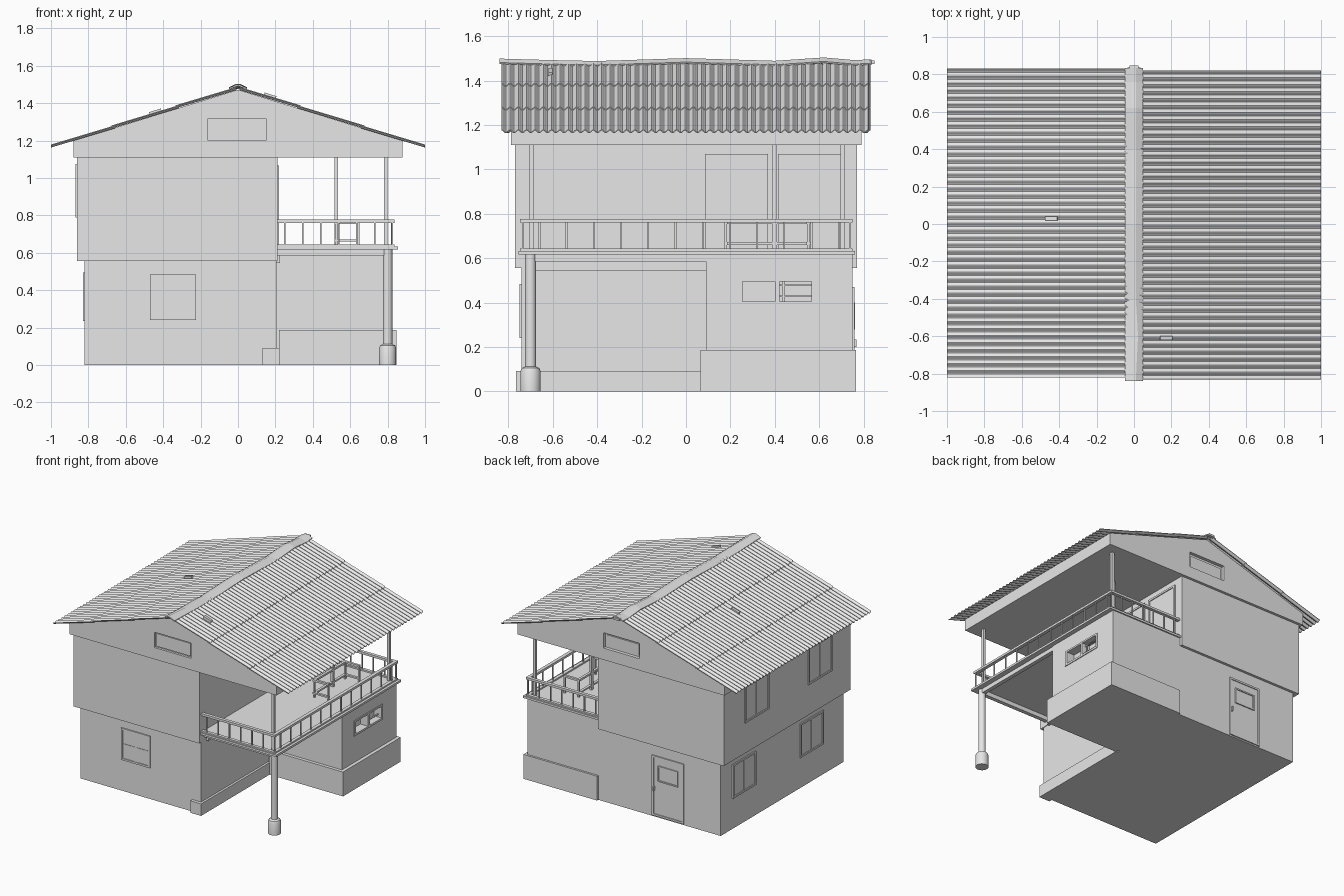
import bpy, bmesh, math
from mathutils import Matrix, Vector

old = bpy.data.objects.get("Cube")
if old:
    bpy.data.objects.remove(old, do_unlink=True)

grey = bpy.data.materials.new("plain_grey")
grey.use_nodes = True
grey.diffuse_color = (0.8, 0.8, 0.8, 1)
grey.node_tree.nodes["Principled BSDF"].inputs["Base Color"].default_value = (0.8, 0.8, 0.8, 1)


def finish(name, bm):
    bmesh.ops.recalc_face_normals(bm, faces=bm.faces)
    mesh = bpy.data.meshes.new(name)
    bm.to_mesh(mesh)
    bm.free()
    mesh.materials.append(grey)
    ob = bpy.data.objects.new(name, mesh)
    bpy.context.collection.objects.link(ob)
    return ob


def boxes(name, *extents):
    """One object from boxes given as x0, x1, y0, y1, z0, z1."""
    bm = bmesh.new()
    for x0, x1, y0, y1, z0, z1 in extents:
        place = Matrix.Translation(((x0 + x1) / 2, (y0 + y1) / 2, (z0 + z1) / 2))
        size = Matrix.Diagonal((x1 - x0, y1 - y0, z1 - z0, 1))
        bmesh.ops.create_cube(bm, size=1, matrix=place @ size)
    return finish(name, bm)


def prism(name, profile, y0, y1):
    """Extrude an x-z profile along y."""
    bm = bmesh.new()
    face = bm.faces.new([bm.verts.new((x, y0, z)) for x, z in profile])
    out = bmesh.ops.extrude_face_region(bm, geom=[face])
    bmesh.ops.translate(bm, vec=(0, y1 - y0, 0),
                        verts=[v for v in out["geom"] if isinstance(v, bmesh.types.BMVert)])
    return finish(name, bm)


def cut(ob, *extents):
    """Carve box-shaped recesses."""
    cutter = boxes("cutter", *extents)
    cutter.hide_render = True
    mod = ob.modifiers.new("recess", 'BOOLEAN')
    mod.operation = 'DIFFERENCE'
    mod.solver = 'EXACT'
    mod.object = cutter
    bpy.context.view_layer.objects.active = ob
    bpy.ops.object.modifier_apply(modifier=mod.name)
    bpy.data.objects.remove(cutter, do_unlink=True)


def frame(name, axis, wall, out, a0, a1, z0, z1, w=0.014, d=0.009, bars=(), sill=()):
    """Raised frame with a thin pane; bars are upright, sill bars are level."""
    parts = [(a0, a0 + w, z0, z1, d), (a1 - w, a1, z0, z1, d),
             (a0 + w, a1 - w, z0, z0 + w, d), (a0 + w, a1 - w, z1 - w, z1, d),
             (a0 + w, a1 - w, z0 + w, z1 - w, d * 0.3)]
    parts += [(b - w / 2, b + w / 2, z0 + w, z1 - w, d * 0.8) for b in bars]
    parts += [(a0 + w, a1 - w, b - w / 2, b + w / 2, d * 0.7) for b in sill]
    ext = []
    for p, q, lo, hi, depth in parts:
        n0, n1 = sorted((wall - out * 0.004, wall + out * depth))
        ext.append((n0, n1, p, q, lo, hi) if axis == 'x' else (p, q, n0, n1, lo, hi))
    return boxes(name, *ext)


# Walls
boxes("lower_storey", (-0.82, 0.205, -0.74, 0.75, 0, 0.56))
boxes("upper_storey", (-0.86, 0.21, -0.77, 0.77, 0.555, 1.115))
room = boxes("side_room", (0.2, 0.82, 0.09, 0.75, 0, 0.617))
cut(room, (0.76, 0.9, 0.255, 0.4, 0.405, 0.495), (0.76, 0.9, 0.42, 0.565, 0.405, 0.495))
boxes("room_plinth", (0.22, 0.847, 0.065, 0.765, 0, 0.187))
boxes("wall_plinth", (0.13, 0.222, -0.765, 0.07, 0, 0.092))

# Gable block under the roof
gable = prism("gable_block", [(-0.88, 1.11), (0.88, 1.11), (0.88, 1.2),
                              (0, 1.472), (-0.88, 1.2)], -0.787, 0.79)
cut(gable, (-0.16, 0.15, -0.9, -0.77, 1.2, 1.318), (-0.16, 0.15, 0.765, 0.9, 1.2, 1.318))
boxes("gable_shutter", (-0.15, 0.14, -0.778, -0.76, 1.21, 1.308),
      (-0.14, 0.13, 0.76, 0.772, 1.21, 1.3))

# Windows and doors
frame("front_window", 'y', -0.74, -1, -0.47, -0.225, 0.24, 0.485, bars=[-0.348], sill=[0.36])
for label, y0 in (("back", 0.33), ("front", -0.49)):
    frame(label + "_lower_window", 'x', -0.82, -1, y0, y0 + 0.28, 0.235, 0.495, bars=[y0 + 0.14])
for label, y0 in (("back", 0.23), ("front", -0.54)):
    frame(label + "_upper_window", 'x', -0.86, -1, y0, y0 + 0.29, 0.79, 1.075, bars=[y0 + 0.145])
frame("back_door", 'y', 0.75, 1, -0.51, -0.24, 0.01, 0.47)
frame("back_door_window", 'y', 0.752, 1, -0.46, -0.29, 0.28, 0.4, w=0.01)
boxes("back_door_handle", (-0.262, -0.254, 0.75, 0.768, 0.2, 0.235))
for label, y0 in (("front", 0.085), ("back", 0.415)):
    frame(label + "_balcony_door", 'x', 0.21, 1, y0, y0 + 0.285, 0.63, 1.068)
boxes("room_window_frame",
      (0.8, 0.826, 0.235, 0.58, 0.39, 0.405), (0.8, 0.826, 0.235, 0.58, 0.495, 0.508),
      (0.8, 0.826, 0.235, 0.255, 0.4, 0.5), (0.8, 0.826, 0.565, 0.58, 0.4, 0.5),
      (0.8, 0.826, 0.4, 0.42, 0.4, 0.5), (0.79, 0.8, 0.435, 0.443, 0.4, 0.5),
      (0.79, 0.8, 0.42, 0.565, 0.425, 0.431), (0.79, 0.8, 0.42, 0.565, 0.475, 0.481))

# Balcony floor and its beams
boxes("balcony_floor", (0.2, 0.855, -0.755, 0.76, 0.617, 0.633))
boxes("floor_beams", (0.785, 0.815, -0.7, 0.1, 0.585, 0.62),
      (0.2, 0.8, -0.715, -0.685, 0.585, 0.62), (0.2, 0.225, -0.68, 0.09, 0.545, 0.62))

# Balcony railing
rails = []
for z0, z1 in ((0.632, 0.644), (0.76, 0.777)):
    rails += [(0.81, 0.836, -0.747, 0.75, z0, z1), (0.21, 0.836, -0.747, -0.722, z0, z1),
              (0.21, 0.836, 0.725, 0.75, z0, z1)]
boxes("railing_rails", *rails)


def stick(x, y, r, z0=0.632, z1=0.77):
    return (x - r, x + r, y - r, y + r, z0, z1)


sticks = [stick(0.823, -0.66 + 0.1225 * i, 0.004) for i in range(12)]
for y in (-0.735, 0.738):
    sticks += [stick(0.25 + 0.096 * i, y, 0.004) for i in range(7)]
boxes("railing_balusters", *sticks)

# Inner railing around the stair opening
inner = []
for z0, z1 in ((0.66, 0.672), (0.755, 0.77)):
    inner += [(0.515, 0.535, 0.17, 0.56, z0, z1), (0.52, 0.65, 0.17, 0.188, z0, z1),
              (0.52, 0.65, 0.542, 0.56, z0, z1)]
inner += [stick(x, y, 0.006) for x in (0.525, 0.644) for y in (0.179, 0.551)]
boxes("inner_railing", *inner)

# Roof posts
boxes("roof_posts", *[stick(x, y, 0.01, 0.63, 1.12)
                      for x, y in ((0.79, -0.695), (0.79, 0.705), (0.525, 0.4))])

# Round column with a thick foot, turned from a profile
bm = bmesh.new()
profile = [(0, 0), (0.046, 0), (0.046, 0.09), (0.04, 0.105), (0.025, 0.112), (0.025, 0.618), (0, 0.618)]
verts = [bm.verts.new((0.8 + r, -0.7, z)) for r, z in profile]
edges = [bm.edges.new(pair) for pair in zip(verts, verts[1:])]
bmesh.ops.spin(bm, geom=verts + edges, cent=(0.8, -0.7, 0), axis=(0, 0, 1),
               angle=math.tau, steps=24, use_duplicate=False)
bmesh.ops.remove_doubles(bm, verts=bm.verts, dist=0.0001)
column = finish("corner_column", bm)
bpy.context.view_layer.objects.active = column
column.select_set(True)
bpy.ops.object.shade_smooth_by_angle(angle=math.radians(35))
column.select_set(False)

# Corrugated roof: three overlapping rows of sheets on each slope
WAVES, STEPS = 44, 8


def roof_side(name, s, y0):
    bm = bmesh.new()
    for start, end in ((0.01, 0.335), (0.32, 0.675), (0.66, 1.0)):
        strips = []
        for x, lift in ((start, 0.0), (end, 0.005)):
            strips.append([bm.verts.new((
                s * x, y0 + 1.65 * i / (WAVES * STEPS),
                1.483 - 0.315 * x + lift + 0.006 * math.cos(math.tau * i / STEPS)))
                for i in range(WAVES * STEPS + 1)])
        for i in range(WAVES * STEPS):
            bm.faces.new((strips[0][i], strips[0][i + 1], strips[1][i + 1], strips[1][i]))
    ob = finish(name, bm)
    ob.modifiers.new("sheet_thickness", 'SOLIDIFY').thickness = 0.004


roof_side("left_roof_slope", 1, -0.83)
roof_side("right_roof_slope", -1, -0.82)

# Slightly uneven ridge cap
bm = bmesh.new()
rows = []
for y, dx, z in ((-0.84, 0, 1.503), (-0.6, 0.015, 1.496), (-0.4, 0, 1.492), (0, 0, 1.505),
                 (0.4, 0, 1.493), (0.62, 0, 1.508), (0.76, 0, 1.496), (0.835, 0, 1.5)):
    rows.append([bm.verts.new((dx * (1 - abs(k)) + 0.048 * k, y, z - 0.022 * abs(k)))
                 for k in (-1, -0.2, 0.2, 1)])
for a, b in zip(rows, rows[1:]):
    for i in range(3):
        bm.faces.new((a[i], a[i + 1], b[i + 1], b[i]))
cap = finish("ridge_cap", bm)
cap.modifiers.new("cap_thickness", 'SOLIDIFY').thickness = 0.008
boxes("ridge_end", (-0.025, 0.025, 0.825, 0.848, 1.475, 1.49))

# Small roof vents
for label, x, y in (("right", -0.44, 0.03), ("left", 0.17, -0.61)):
    vent = boxes(label + "_roof_vent", (-0.033, 0.033, -0.01, 0.01, -0.01, 0.014))
    vent.location = Vector((x, y, 1.487 - 0.315 * abs(x)))
    vent.rotation_euler.y = math.copysign(math.atan(0.315), x)
